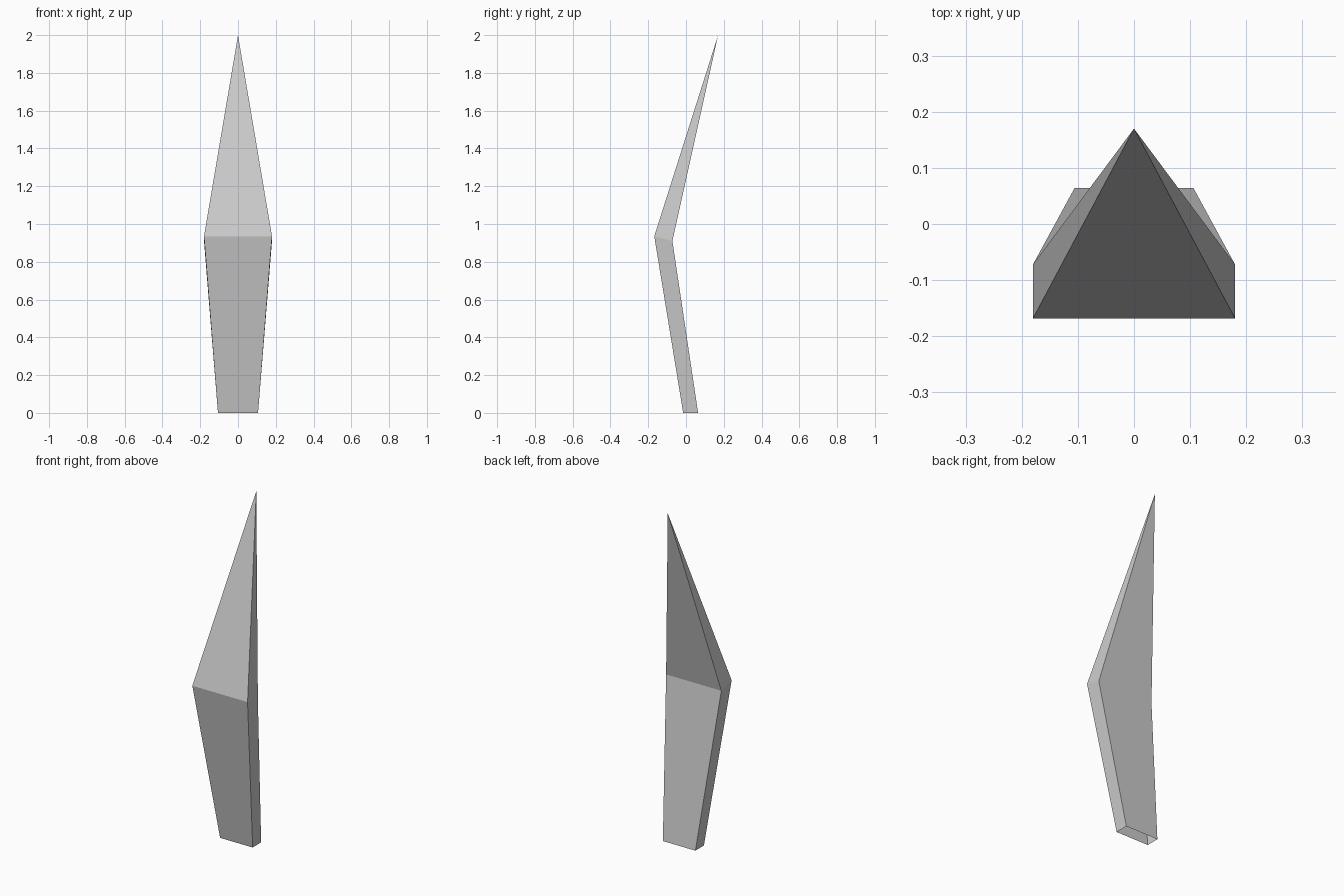
import bpy
import bmesh

cube = bpy.data.objects.get("Cube")
if cube:
    bpy.data.objects.remove(cube, do_unlink=True)

# Plain grey finish
grey = bpy.data.materials.new("light_grey")
grey.use_nodes = True
colour = (0.6, 0.6, 0.6, 1)
grey.diffuse_color = colour
grey.node_tree.nodes["Principled BSDF"].inputs["Base Color"].default_value = colour

bm = bmesh.new()


def ring(half_width, front, back):
    """Four-cornered section from (y, z) of its front and back edges."""
    corners = [(-half_width, *front), (half_width, *front),
               (half_width, *back), (-half_width, *back)]
    return [bm.verts.new(c) for c in corners]


# Sections: open base, wide bend, pointed tip
base = ring(0.106, (-0.015, 0), (0.064, 0))
bend = ring(0.18, (-0.168, 0.935), (-0.072, 0.91))
tip = bm.verts.new((0, 0.17, 2))

for i in range(4):
    j = (i + 1) % 4
    bm.faces.new((base[i], base[j], bend[j], bend[i]))
    bm.faces.new((bend[i], bend[j], tip))
bm.normal_update()

# Bent, hollow-ended spike
mesh = bpy.data.meshes.new("bent_spike")
bm.to_mesh(mesh)
bm.free()
mesh.materials.append(grey)
spike = bpy.data.objects.new("bent_spike", mesh)
bpy.context.collection.objects.link(spike)
